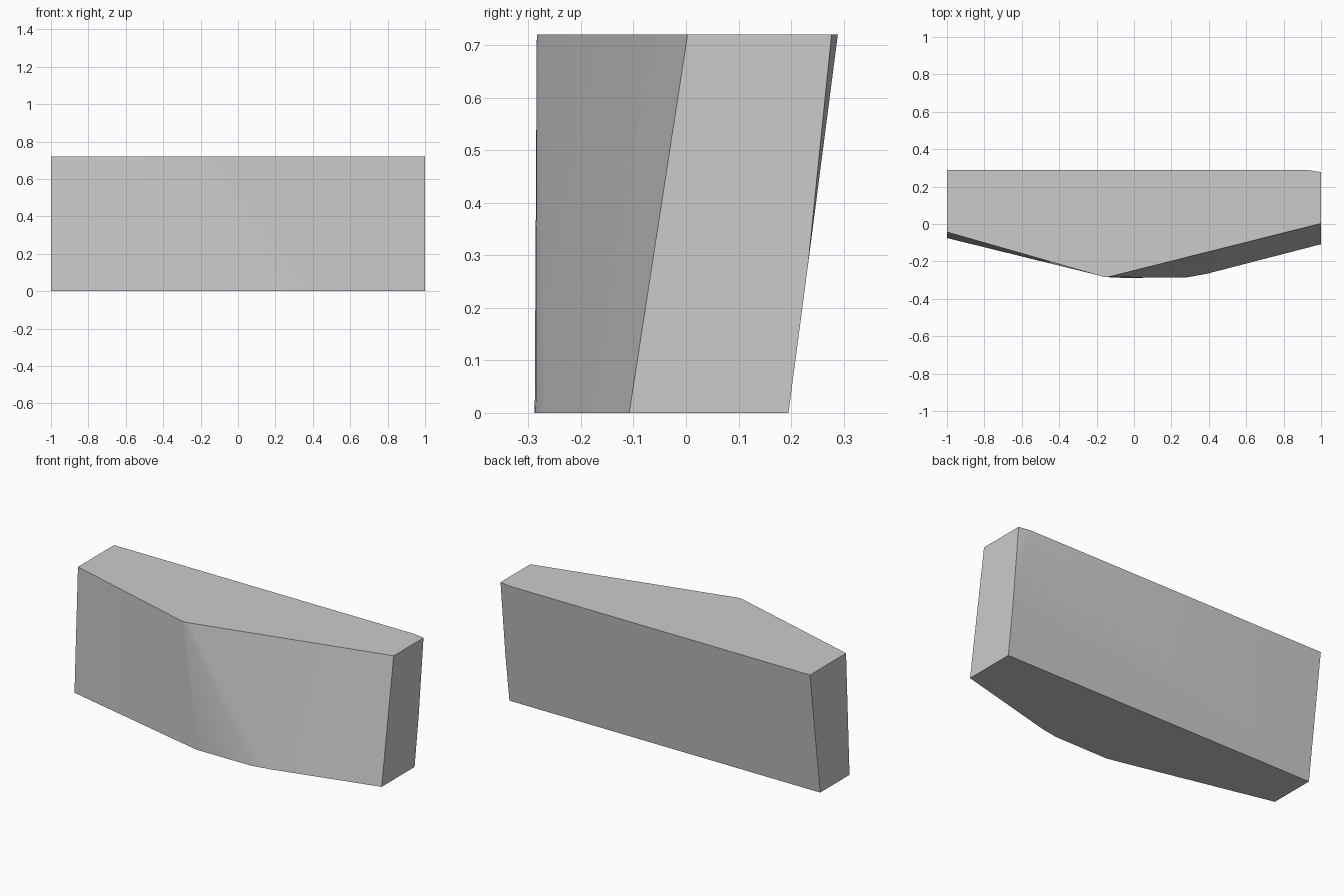
import bpy
import bmesh

cube = bpy.data.objects.get("Cube")
if cube:
    bpy.data.objects.remove(cube, do_unlink=True)

HEIGHT = 0.72

# Front outlines from the -x end to the +x end
FRONT_LOW = [(-1, -.075), (-.18, -.262), (-.06, -.288),
             (.28, -.286), (.39, -.266), (1, -.108)]
FRONT_TOP = [(-1, -.043), (-.2, -.272), (-.16, -.283),
             (-.145, -.284), (-.12, -.279), (1, .003)]

bm = bmesh.new()


def points(outline, z):
    return [bm.verts.new((x, y, z)) for x, y in outline]


low, top = points(FRONT_LOW, 0), points(FRONT_TOP, HEIGHT)
back_low = points([(1, .195), (-1, .195)], 0)
back_top = points([(1, .277), (.93, .289), (-1, .289)], HEIGHT)
notch = bm.verts.new((1, .232, .28))

# Bent front, joined strip by strip
for i in range(len(low) - 1):
    bm.faces.new((low[i], low[i + 1], top[i + 1], top[i]))

# Flat caps, both ends, leaning back and its tapered corner cut
bm.faces.new(top + back_top)
bm.faces.new(low + back_low)
bm.faces.new((low[-1], back_low[0], notch, back_top[0], top[-1]))
bm.faces.new((low[0], top[0], back_top[2], back_low[1]))
bm.faces.new((back_low[0], back_low[1], back_top[2], back_top[1], notch))
bm.faces.new((notch, back_top[1], back_top[0]))
bmesh.ops.recalc_face_normals(bm, faces=bm.faces)

mesh = bpy.data.meshes.new("bent_block")
bm.to_mesh(mesh)
bm.free()
block = bpy.data.objects.new("bent_block", mesh)
bpy.context.collection.objects.link(block)

# Plain grey
grey = bpy.data.materials.new("plain grey")
grey.use_nodes = True
colour = (.6, .6, .6, 1)
grey.diffuse_color = colour
grey.node_tree.nodes["Principled BSDF"].inputs["Base Color"].default_value = colour
mesh.materials.append(grey)

# Soft bends, sharp outer edges
bpy.ops.object.select_all(action='DESELECT')
block.select_set(True)
bpy.context.view_layer.objects.active = block
bpy.ops.object.shade_smooth_by_angle(angle=.6)
